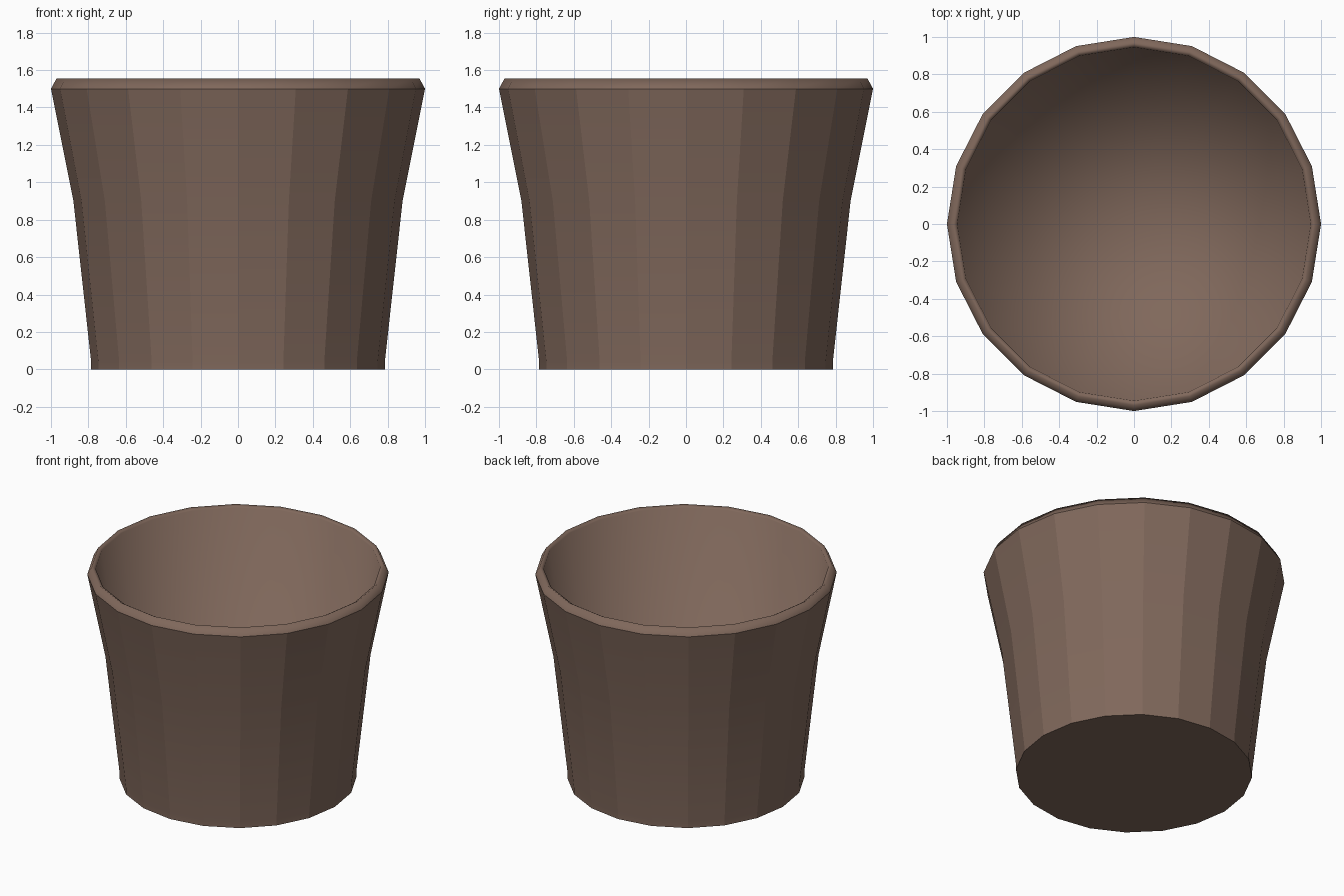
import bpy, bmesh, math

if "Cube" in bpy.data.objects:
    bpy.data.objects.remove(bpy.data.objects["Cube"])

SIDES = 20
brown = bpy.data.materials.new("brown clay")
brown.diffuse_color = (0.215, 0.138, 0.105, 1)
brown.use_nodes = True
brown.node_tree.nodes["Principled BSDF"].inputs["Base Color"].default_value = brown.diffuse_color


def lathe(name, profile, cap_start=False, tip=None):
    """Revolve (radius, z) points; optionally cap the first ring or close the last on a tip."""
    bm = bmesh.new()
    rings = [[bm.verts.new((r * math.cos(2 * math.pi * i / SIDES),
                            r * math.sin(2 * math.pi * i / SIDES), z))
              for i in range(SIDES)] for r, z in profile]
    for a, b in zip(rings, rings[1:]):
        for i in range(SIDES):
            j = (i + 1) % SIDES
            bm.faces.new((a[i], a[j], b[j], b[i]))
    if cap_start:
        bm.faces.new(rings[0][::-1])
    if tip is not None:
        c = bm.verts.new((0, 0, tip))
        for i in range(SIDES):
            bm.faces.new((rings[-1][i], rings[-1][(i + 1) % SIDES], c))
    mesh = bpy.data.meshes.new(name)
    bm.to_mesh(mesh)
    bm.free()
    mesh.materials.append(brown)
    ob = bpy.data.objects.new(name, mesh)
    bpy.context.collection.objects.link(ob)
    return ob


# faceted flaring wall with closed base
wall = lathe("pot_wall", [(0.785, 0), (0.785, 0.04), (0.88, 0.9), (1.0, 1.5)],
             cap_start=True)
bpy.context.view_layer.objects.active = wall
wall.select_set(True)
bpy.ops.object.shade_smooth_by_angle(angle=math.radians(16))

# chamfered rim running smoothly into the deep hollow
hollow = lathe("pot_rim_and_hollow", [(1.0, 1.5), (0.97, 1.555), (0.945, 1.54),
                                      (0.74, 0.06)], tip=0.06)
hollow.data.shade_smooth()
